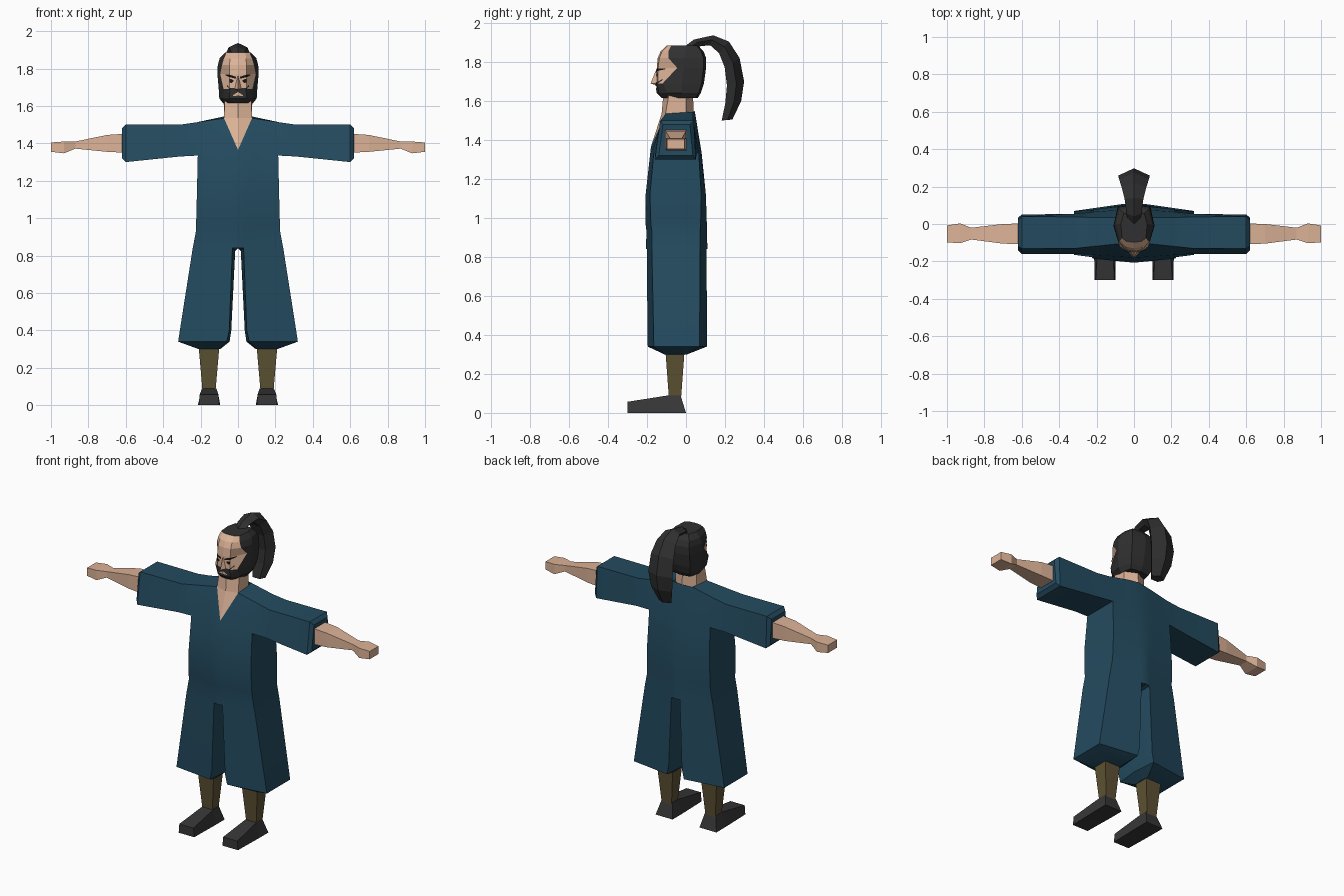
import bpy, bmesh
from mathutils import Vector
from mathutils.bvhtree import BVHTree

if "Cube" in bpy.data.objects:
    bpy.data.objects.remove(bpy.data.objects["Cube"])


def material(name, rgb):
    m = bpy.data.materials.new(name)
    m.diffuse_color = (*rgb, 1)
    m.use_nodes = True
    m.node_tree.nodes["Principled BSDF"].inputs["Base Color"].default_value = m.diffuse_color
    return m


ROBE = material("robe_blue", (0.017, 0.07, 0.115))
SKIN = material("skin", (0.72, 0.45, 0.31))
HAIR = material("hair_black", (0.03, 0.03, 0.031))
SHOE = material("shoe_grey", (0.038, 0.038, 0.039))
LEGGING = material("legging_olive", (0.11, 0.083, 0.033))
INK = material("brow_ink", (0.008, 0.008, 0.008))


def row(bm, pts):
    return [bm.verts.new(p) for p in pts]


def bridge(bm, a, b, closed=True, mat=0):
    n = len(a)
    for i in range(n if closed else n - 1):
        j = (i + 1) % n
        bm.faces.new((a[i], a[j], b[j], b[i])).material_index = mat


def finish(bm, name, mats, mirror=False, smooth=False):
    if mirror:
        bmesh.ops.mirror(bm, geom=bm.verts[:] + bm.edges[:] + bm.faces[:],
                         axis='X', merge_dist=0.0005)
    bmesh.ops.recalc_face_normals(bm, faces=bm.faces[:])
    me = bpy.data.meshes.new(name)
    bm.to_mesh(me)
    bm.free()
    for m in mats:
        me.materials.append(m)
    ob = bpy.data.objects.new(name, me)
    bpy.context.collection.objects.link(ob)
    if smooth:
        bpy.ops.object.select_all(action='DESELECT')
        bpy.context.view_layer.objects.active = ob
        ob.select_set(True)
        bpy.ops.object.shade_smooth_by_angle(angle=0.5)
    return ob


def loft(name, rings, mat, mirror=False):
    """Closed rings joined in order, capped at both ends."""
    bm = bmesh.new()
    rows = [row(bm, r) for r in rings]
    for a, b in zip(rows, rows[1:]):
        bridge(bm, a, b)
    bm.faces.new(rows[0])
    bm.faces.new(rows[-1])
    return finish(bm, name, [mat], mirror)


def rect_z(x0, x1, y0, y1, z):
    return [(x0, y0, z), (x1, y0, z), (x1, y1, z), (x0, y1, z)]


def rect_x(x, y0, y1, z0, z1):
    return [(x, y0, z0), (x, y1, z0), (x, y1, z1), (x, y0, z1)]


# Robe: half body with six columns from front centre round to back centre
bm = bmesh.new()


def body_row(z, xi, xo, fc, fo, bo, bc, dz=0.0):
    return row(bm, [(0, fc, z + dz), (xi, fc + 0.005, z), (xo, fo, z),
                    (xo, bo, z), (xi, bc - 0.005, z), (0, bc, z)])


body = [body_row(0.84, 0.03, 0.242, -0.205, -0.175, 0.072, 0.11),
        body_row(0.935, 0.03, 0.224, -0.203, -0.175, 0.072, 0.107),
        body_row(0.965, 0.03, 0.224, -0.207, -0.18, 0.075, 0.107),
        body_row(1.12, 0.05, 0.22, -0.207, -0.185, 0.078, 0.102),
        body_row(1.335, 0.08, 0.215, -0.18, -0.165, 0.065, 0.08, 0.03)]
for a, b in zip(body, body[1:]):
    bridge(bm, a, b, closed=False)

# Robe shoulders and open V collar
fc, fi, fo, bo, bi, bc = body[-1]
neck_f, neck_b, neck_c, sh_f, sh_b = row(bm, [
    (0.075, -0.105, 1.535), (0.07, 0.035, 1.545), (0, 0.045, 1.548),
    (0.22, -0.12, 1.513), (0.22, 0.035, 1.513)])
for f in ((fc, fi, neck_f), (fi, fo, sh_f, neck_f), (bo, bi, neck_b, sh_b),
          (bi, bc, neck_c, neck_b), (sh_f, sh_b, neck_b, neck_f)):
    bm.faces.new(f)

# Robe sleeve
prev = [fo, bo, sh_b, sh_f]
for x, yb0, yb1, yt0, yt1, zb, zt in (
        (0.31, -0.16, 0.055, -0.13, 0.038, 1.33, 1.5),
        (0.60, -0.16, 0.05, -0.132, 0.04, 1.30, 1.5),
        (0.62, -0.14, 0.035, -0.118, 0.02, 1.32, 1.48),
        (0.615, -0.112, 0.008, -0.112, 0.008, 1.345, 1.455)):
    ring = row(bm, [(x, yb0, zb), (x, yb1, zb), (x, yt1, zt), (x, yt0, zt)])
    bridge(bm, prev, ring)
    prev = ring
bm.faces.new(prev)

# Robe trouser leg: split at the crotch, tucked in at the hem
c = body[0]
mid = bm.verts.new((0.015, -0.05, 0.825))
bm.faces.new((c[0], c[1], mid, c[4], c[5]))
prev = [c[1], c[2], c[3], c[4], mid]
for z, xi, xo, xm, yf, yfo, ybo, yb in (
        (0.40, 0.047, 0.311, 0.036, -0.198, -0.166, 0.07, 0.108),
        (0.34, 0.06, 0.32, 0.045, -0.196, -0.165, 0.07, 0.107),
        (0.30, 0.10, 0.21, 0.095, -0.11, -0.11, 0.005, 0.005)):
    ring = row(bm, [(xi, yf, z), (xo, yfo, z), (xo, ybo, z),
                    (xi, yb, z), (xm, -0.05, z)])
    bridge(bm, prev, ring)
    prev = ring
bm.faces.new(prev)
finish(bm, "robe", [ROBE], mirror=True, smooth=True)

# Lower legs and shoes
loft("lower_legs", [rect_z(0.12, 0.19, -0.088, -0.025, 0.08),
                    rect_z(0.10, 0.21, -0.105, -0.008, 0.31)], LEGGING, True)
loft("shoes", [[(0.10, -0.3, 0), (0.21, -0.3, 0), (0.205, -0.3, 0.057), (0.105, -0.3, 0.057)],
               [(0.095, -0.09, 0), (0.215, -0.09, 0), (0.192, -0.09, 0.09), (0.115, -0.09, 0.09)],
               [(0.095, 0, 0), (0.215, 0, 0), (0.192, -0.028, 0.09), (0.115, -0.028, 0.09)]],
     SHOE, True)

# Forearms with hands
loft("forearms", [rect_x(0.60, -0.108, 0.003, 1.35, 1.452),
                  rect_x(0.70, -0.105, 0.0, 1.355, 1.445),
                  rect_x(0.87, -0.083, -0.02, 1.372, 1.41),
                  rect_x(0.93, -0.103, 0.003, 1.347, 1.41),
                  rect_x(1.0, -0.098, -0.008, 1.355, 1.405)], SKIN, True)

# Neck with bare chest wedge
bm = bmesh.new()
low = row(bm, [(0, -0.125, 1.535), (0.075, -0.105, 1.535), (0.075, 0.0, 1.53), (0, 0.04, 1.53)])
top = row(bm, [(0, -0.115, 1.65), (0.07, -0.085, 1.65), (0.075, 0.0, 1.65), (0, 0.035, 1.65)])
bridge(bm, low, top, closed=False)
bm.faces.new((bm.verts.new((0, -0.18, 1.365)), low[0], low[1]))
finish(bm, "neck_and_chest", [SKIN], mirror=True)

# Head: half rings, skin on the front columns above the beard line
levels = [
    (1.615, (0, -.125), (.035, -.12), (.06, -.085), (.08, -.02), (.065, .05), (0, .06)),
    (1.64, (0, -.15), (.045, -.14), (.08, -.095), (.1, -.02), (.075, .065), (0, .075)),
    (1.69, (0, -.152), (.045, -.145), (.077, -.12), (.103, -.02), (.085, .08), (0, .092)),
    (1.77, (0, -.15), (.045, -.143), (.095, -.045), (.11, -.01), (.088, .09), (0, .103)),
    (1.82, (0, -.145), (.045, -.137), (.085, -.09), (.108, -.01), (.085, .09), (0, .103)),
    (1.855, (0, -.13), (.043, -.122), (.075, -.09), (.098, 0), (.078, .078), (0, .09)),
    (1.885, (0, -.098), (.04, -.093), (.064, -.075), (.07, 0), (.055, .055), (0, .062))]
bm = bmesh.new()
rows = [row(bm, [(x, y, z) for x, y in pts]) for z, *pts in levels]
for a, b in zip(rows, rows[1:]):
    bridge(bm, a, b, closed=False)
bm.faces.new(rows[0])
bm.faces.new(rows[-1])
bm.faces.ensure_lookup_table()
for f in bm.faces:
    zs = [v.co.z for v in f.verts]
    front = max(v.co.y for v in f.verts) < -0.04
    f.material_index = 0 if front and min(zs) > 1.68 and max(zs) - min(zs) > 0.01 else 1
bmesh.ops.mirror(bm, geom=bm.verts[:] + bm.edges[:] + bm.faces[:], axis='X', merge_dist=0.0005)
face_tree = BVHTree.FromBMesh(bm)
finish(bm, "head", [SKIN, HAIR])

# Nose
bm = bmesh.new()
bridge_v, tip, side, base = row(bm, [(0, -0.151, 1.765), (0, -0.182, 1.69),
                                     (0.02, -0.146, 1.69), (0, -0.148, 1.68)])
bm.faces.new((bridge_v, tip, side))
bm.faces.new((tip, base, side))
finish(bm, "nose", [SKIN], mirror=True)


# Painted face details: thin strips laid on the face surface
def face_plate(name, strip, mat):
    bm = bmesh.new()
    rows = []
    for x, z0, z1 in strip:
        pts = []
        for z in (z0, z1):
            y = face_tree.ray_cast(Vector((x, -1, z)), Vector((0, 1, 0)))[0].y
            pts.append((x, y - 0.004, z))
        rows.append(row(bm, pts))
    for a, b in zip(rows, rows[1:]):
        bridge(bm, a, b, closed=False)
    bmesh.ops.mirror(bm, geom=bm.verts[:] + bm.edges[:] + bm.faces[:], axis='X', merge_dist=0.0005)
    for f in bm.faces:
        f.normal_update()
        if f.normal.y > 0:
            f.normal_flip()
    me = bpy.data.meshes.new(name)
    bm.to_mesh(me)
    bm.free()
    me.materials.append(mat)
    bpy.context.collection.objects.link(bpy.data.objects.new(name, me))


face_plate("eyebrows", [(0.012, 1.746, 1.757), (0.045, 1.754, 1.767), (0.066, 1.763, 1.768)], INK)
face_plate("eyes", [(0.024, 1.731, 1.738), (0.036, 1.722, 1.743), (0.046, 1.728, 1.743)], INK)
face_plate("moustache", [(0.001, 1.678, 1.694), (0.044, 1.672, 1.696), (0.06, 1.675, 1.715)], HAIR)
face_plate("mouth", [(0.001, 1.655, 1.674), (0.027, 1.654, 1.658)], SKIN)

# Ponytail: ridged section swept along an outer and an inner curve
stations = [  # outer y, outer z, inner y, inner z, half width
    (0.0, 1.885, 0.06, 1.87, 0.035), (0.04, 1.915, 0.075, 1.882, 0.04),
    (0.14, 1.937, 0.125, 1.885, 0.05), (0.22, 1.905, 0.17, 1.845, 0.066),
    (0.275, 1.82, 0.198, 1.775, 0.08), (0.298, 1.70, 0.21, 1.68, 0.085),
    (0.283, 1.60, 0.202, 1.59, 0.075), (0.238, 1.505, 0.183, 1.5, 0.045)]
rings = []
for yo, zo, yi, zi, w in stations:
    o, i = Vector((0, yo, zo)), Vector((0, yi, zi))
    m, wx = o.lerp(i, 0.45), Vector((w, 0, 0))
    rings.append([o, m + wx, i + wx * 0.55, i - wx * 0.55, m - wx])
loft("ponytail", rings, HAIR)
